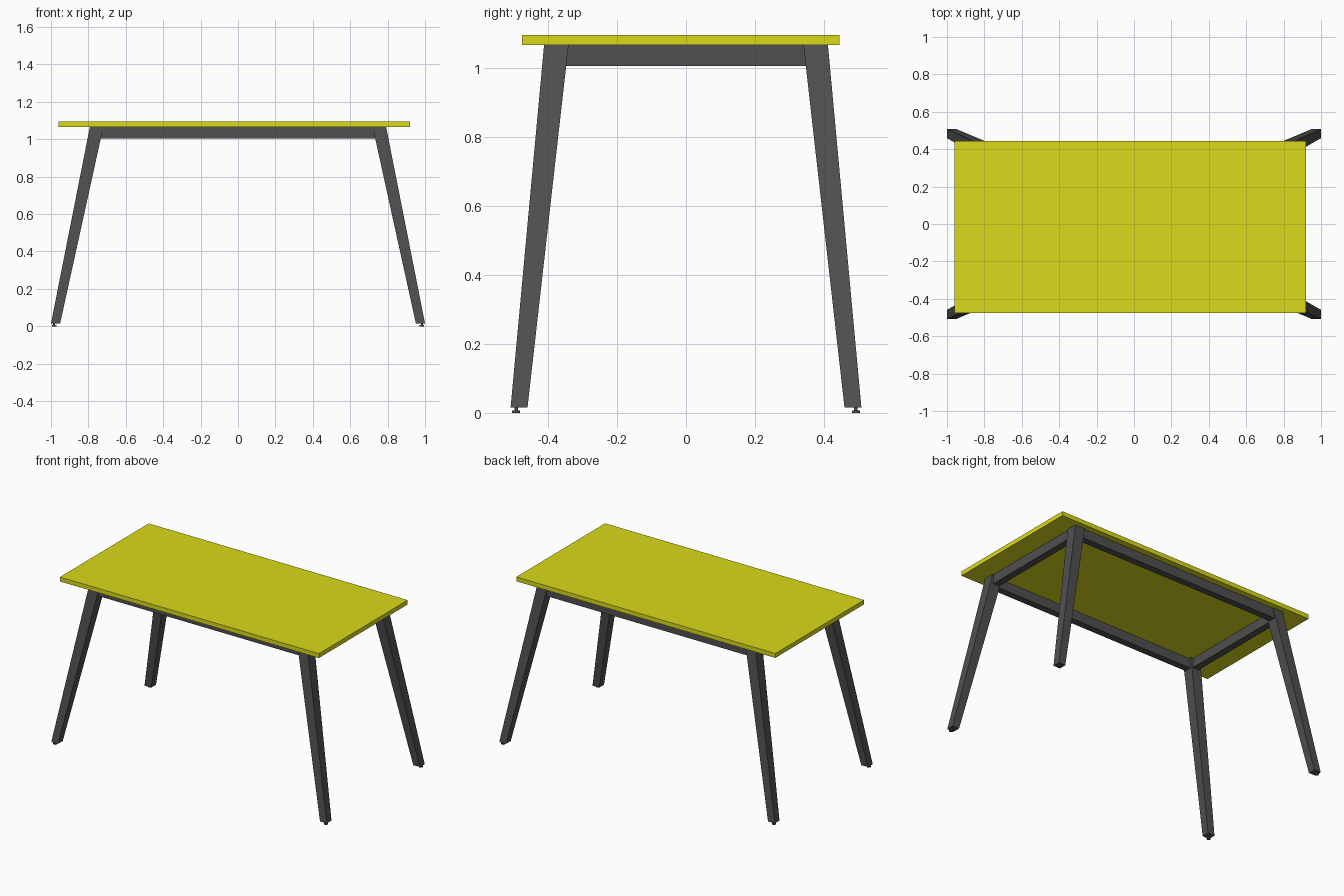
import bpy, bmesh

if "Cube" in bpy.data.objects:
    bpy.data.objects.remove(bpy.data.objects["Cube"])


def material(name, color):
    m = bpy.data.materials.new(name)
    m.diffuse_color = color
    m.use_nodes = True
    m.node_tree.nodes["Principled BSDF"].inputs["Base Color"].default_value = m.diffuse_color
    return m


yellow = material("yellow", (0.7, 0.7, 0.01, 1))
dark = material("dark_grey", (0.08, 0.08, 0.08, 1))


def prism(name, bottom, top, mat):
    """Box-like solid; each end is (x0, x1, y0, y1, z)."""
    bm = bmesh.new()
    rings = []
    for x0, x1, y0, y1, z in (bottom, top):
        rings.append([bm.verts.new((x, y, z)) for x, y in
                      ((x0, y0), (x1, y0), (x1, y1), (x0, y1))])
    lo, hi = rings
    bm.faces.new(lo)
    bm.faces.new(hi)
    for i in range(4):
        j = (i + 1) % 4
        bm.faces.new((lo[i], lo[j], hi[j], hi[i]))
    bmesh.ops.recalc_face_normals(bm, faces=bm.faces)
    me = bpy.data.meshes.new(name)
    bm.to_mesh(me)
    bm.free()
    me.materials.append(mat)
    ob = bpy.data.objects.new(name, me)
    bpy.context.collection.objects.link(ob)
    return ob


def disc(name, x, y, z0, z1, r):
    bpy.ops.mesh.primitive_cylinder_add(vertices=16, radius=r, depth=z1 - z0,
                                        location=(x, y, (z0 + z1) / 2))
    ob = bpy.context.object
    ob.name = name
    ob.data.materials.append(dark)
    bpy.ops.object.shade_smooth_by_angle()


# Table top, slightly off centre
prism("table_top", (-0.96, 0.92, -0.475, 0.445, 1.066),
      (-0.96, 0.92, -0.475, 0.445, 1.095), yellow)

# Splayed tapering legs with levelling feet
for sx, side in ((-1, "left"), (1, "right")):
    for sy, end in ((-1, "front"), (1, "back")):
        tag = f"{end}_{side}"
        prism(f"{tag}_leg",
              (sx * 0.951, sx * 1.0, sy * 0.459, sy * 0.508, 0.015),
              (sx * 0.72, sx * 0.792, sy * 0.34, sy * 0.411, 1.066), dark)
        disc(f"{tag}_foot_stem", sx * 0.983, sy * 0.492, 0.006, 0.018, 0.005)
        disc(f"{tag}_foot_pad", sx * 0.983, sy * 0.492, 0.0, 0.007, 0.012)

# Apron rails between the legs
for s, name in ((-1, "front"), (1, "back")):
    e = (-0.74, 0.74, s * 0.36, s * 0.405)
    prism(f"{name}_apron", e + (1.005,), e + (1.066,), dark)
for s, name in ((-1, "left"), (1, "right")):
    e = (s * 0.74, s * 0.785, -0.36, 0.36)
    prism(f"{name}_apron", e + (1.005,), e + (1.066,), dark)
